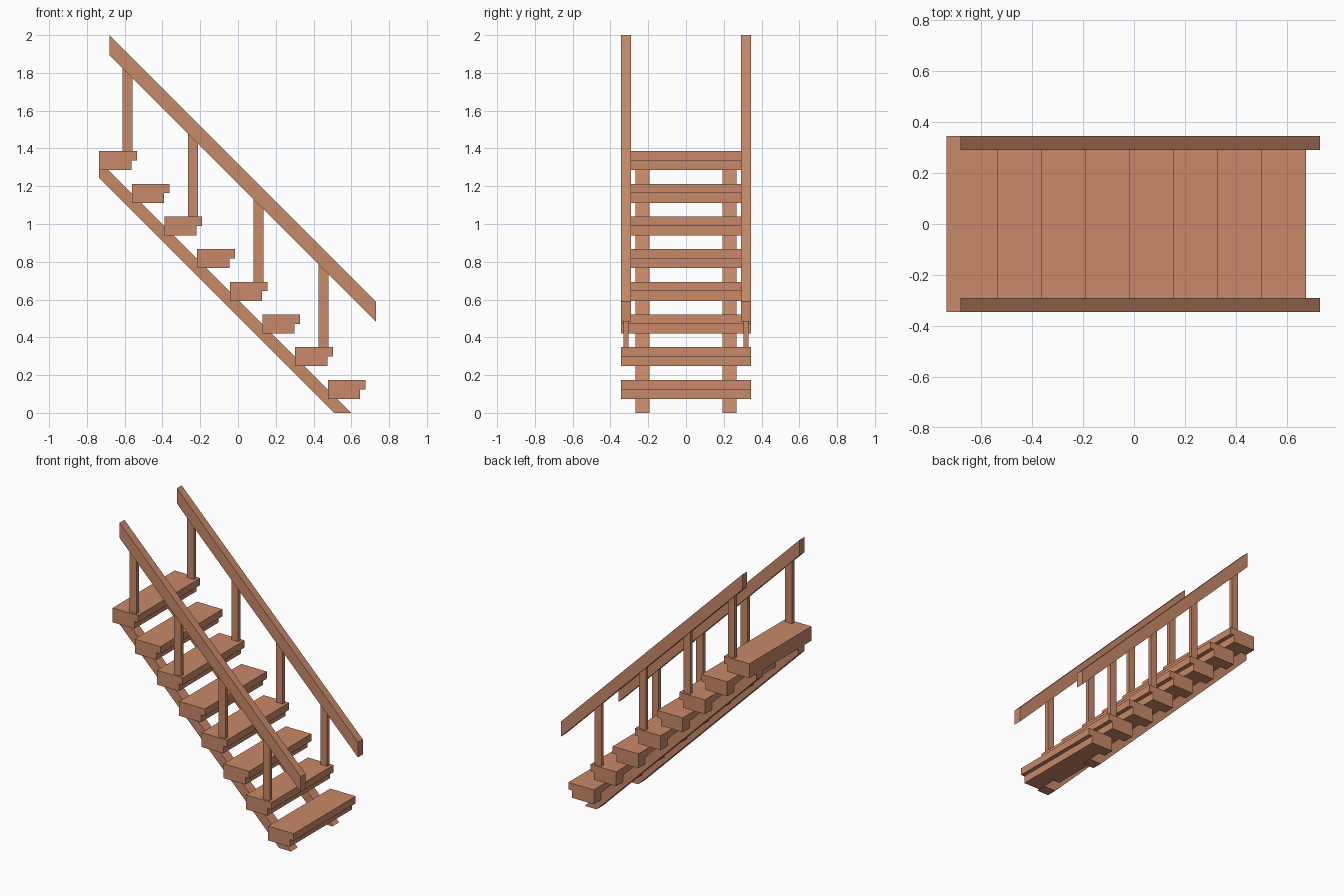
import bpy, bmesh

if "Cube" in bpy.data.objects:
    bpy.data.objects.remove(bpy.data.objects["Cube"])

wood = bpy.data.materials.new("wood")
wood.diffuse_color = (0.58, 0.25, 0.14, 1)
wood.use_nodes = True
wood.node_tree.nodes["Principled BSDF"].inputs["Base Color"].default_value = wood.diffuse_color


def extrude_profile(name, profile, y0, y1):
    """Solid from an (x, z) outline, extruded from y0 to y1."""
    bm = bmesh.new()
    face = bm.faces.new([bm.verts.new((x, y0, z)) for x, z in profile])
    ext = bmesh.ops.extrude_face_region(bm, geom=[face])
    verts = [v for v in ext["geom"] if isinstance(v, bmesh.types.BMVert)]
    bmesh.ops.translate(bm, verts=verts, vec=(0, y1 - y0, 0))
    bmesh.ops.recalc_face_normals(bm, faces=bm.faces)
    mesh = bpy.data.meshes.new(name)
    bm.to_mesh(mesh)
    bm.free()
    mesh.materials.append(wood)
    obj = bpy.data.objects.new(name, mesh)
    bpy.context.collection.objects.link(obj)
    return obj


def both_sides(name, profile, y0, y1):
    extrude_profile("left_" + name, profile, -y1, -y0)
    extrude_profile("right_" + name, profile, y0, y1)


STEPS, RUN, RISE = 8, 0.173, 0.173
X0, TOP0 = 0.476, 0.175      # back edge and top of the lowest step
RAIL_LOW, RAIL_HIGH = 1.213, 1.32   # x + z along the 45 degree rail edges

# Treads with overhanging nosing, each with the block below it
for i in range(STEPS):
    x, z = X0 - i * RUN, TOP0 + i * RISE
    extrude_profile(f"step_{i + 1}", [
        (x, z), (x + 0.199, z), (x + 0.199, z - 0.05),
        (x + 0.17, z - 0.05), (x + 0.17, z - 0.101), (x, z - 0.101)],
        -0.345, 0.345)

# Sloping stringers under the steps
both_sides("stringer", [(0.508, 0), (0.6, 0), (-0.685, 1.285),
                        (-0.735, 1.285), (-0.735, 1.243)], 0.194, 0.268)

# Handrails with plumb-cut ends
xa, xb = -0.68, 0.73
both_sides("handrail", [(xa, RAIL_HIGH - xa), (xb, RAIL_HIGH - xb),
                        (xb, RAIL_LOW - xb), (xa, RAIL_LOW - xa)], 0.291, 0.345)

# Posts on every second step, mitred to the rail
for n, i in enumerate(range(1, STEPS, 2)):
    a = X0 - i * RUN + 0.124
    b, z = a + 0.053, TOP0 + i * RISE
    both_sides(f"post_{n + 1}", [(a, z), (b, z), (b, RAIL_LOW - b),
                                 (a, RAIL_LOW - a)], 0.305, 0.331)
